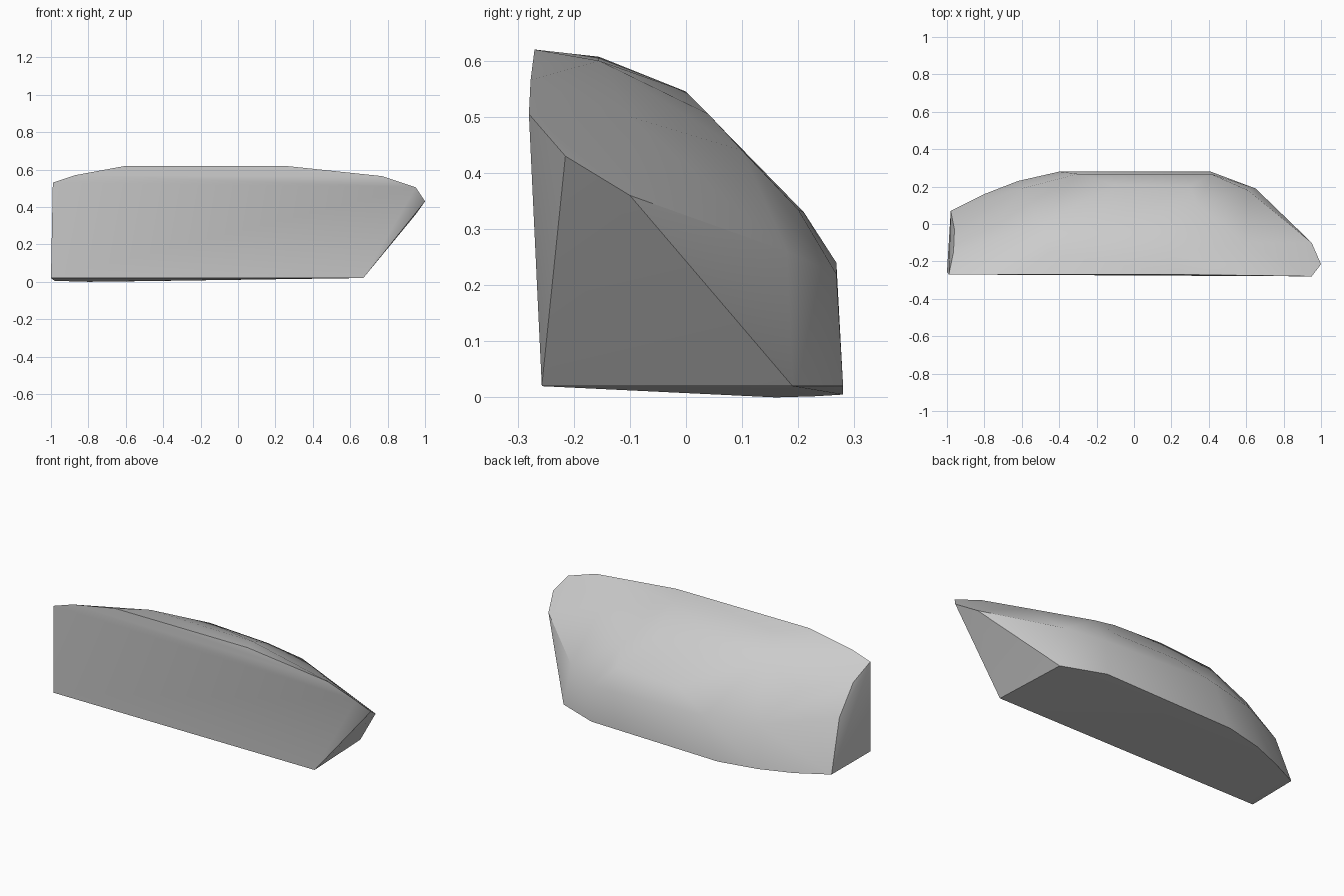
import bpy
import bmesh
from math import radians

default_cube = bpy.data.objects.get("Cube")
if default_cube:
    bpy.data.objects.remove(default_cube, do_unlink=True)


def make_material(name, grey):
    material = bpy.data.materials.new(name)
    material.use_nodes = True
    colour = (grey, grey, grey, 1.0)
    material.diffuse_color = colour
    shader = material.node_tree.nodes["Principled BSDF"]
    shader.inputs["Base Color"].default_value = colour
    shader.inputs["Roughness"].default_value = 0.9
    return material


def convex_stone(name, outlines, material):
    """Wrap a convex skin around the outlines of a broken stone."""
    bm = bmesh.new()
    for outline in outlines:
        for corner in outline:
            bm.verts.new(corner)
    hull = bmesh.ops.convex_hull(bm, input=bm.verts[:], use_existing_faces=False)
    unused = {item for item in hull["geom_interior"] + hull["geom_unused"]
              if isinstance(item, bmesh.types.BMVert) and item.is_valid}
    bmesh.ops.delete(bm, geom=list(unused), context="VERTS")
    # merge the nearly flat fracture planes into single facets
    bmesh.ops.dissolve_limit(bm, angle_limit=radians(2),
                             verts=bm.verts[:], edges=bm.edges[:])
    bmesh.ops.recalc_face_normals(bm, faces=bm.faces[:])
    mesh = bpy.data.meshes.new(name)
    bm.to_mesh(mesh)
    bm.free()
    mesh.materials.append(material)
    stone = bpy.data.objects.new(name, mesh)
    bpy.context.collection.objects.link(stone)
    return stone


# flat fracture plane at the front
front_edge = [(-1, -.257, .02), (-.99, -.27, .53), (-.87, -.27, .57),
              (-.6, -.27, .62), (.25, -.27, .62), (.77, -.277, .565),
              (.95, -.28, .505), (.67, -.257, .02)]
# undercut tip and broken left-hand end
end_edges = [(1, -.215, .43), (.95, -.1, .36),
             (-.96, -.03, .29), (-.965, -.15, .45)]
# outline of the underside
bottom_edge = [(.65, .19, .02), (.41, .28, .02), (-.4, .28, .005),
               (-.62, .23, .002), (-.8, .16, 0), (-.98, .07, .005)]
# steep wall at the back
back_wall = [(.41, .268, .22), (-.3, .268, .24), (.61, .18, .26),
             (-.1, .21, .33), (.3, .2, .335), (-.6, .19, .24)]
# rounded weathered crown
crown = [(-.45, -.155, .607), (.2, -.155, .6), (-.18, 0, .545),
         (.16, .04, .505), (.34, .1, .44), (-.5, 0, .52),
         (-.74, 0, .41), (.6, -.1, .5)]

stone_grey = make_material("stone_grey", .6)
stone = convex_stone("stone_block",
                     [front_edge, end_edges, bottom_edge, back_wall, crown],
                     stone_grey)

# soft crown with crisp fracture edges
bpy.ops.object.select_all(action="DESELECT")
stone.select_set(True)
bpy.context.view_layer.objects.active = stone
bpy.ops.object.shade_smooth_by_angle(angle=radians(38))
